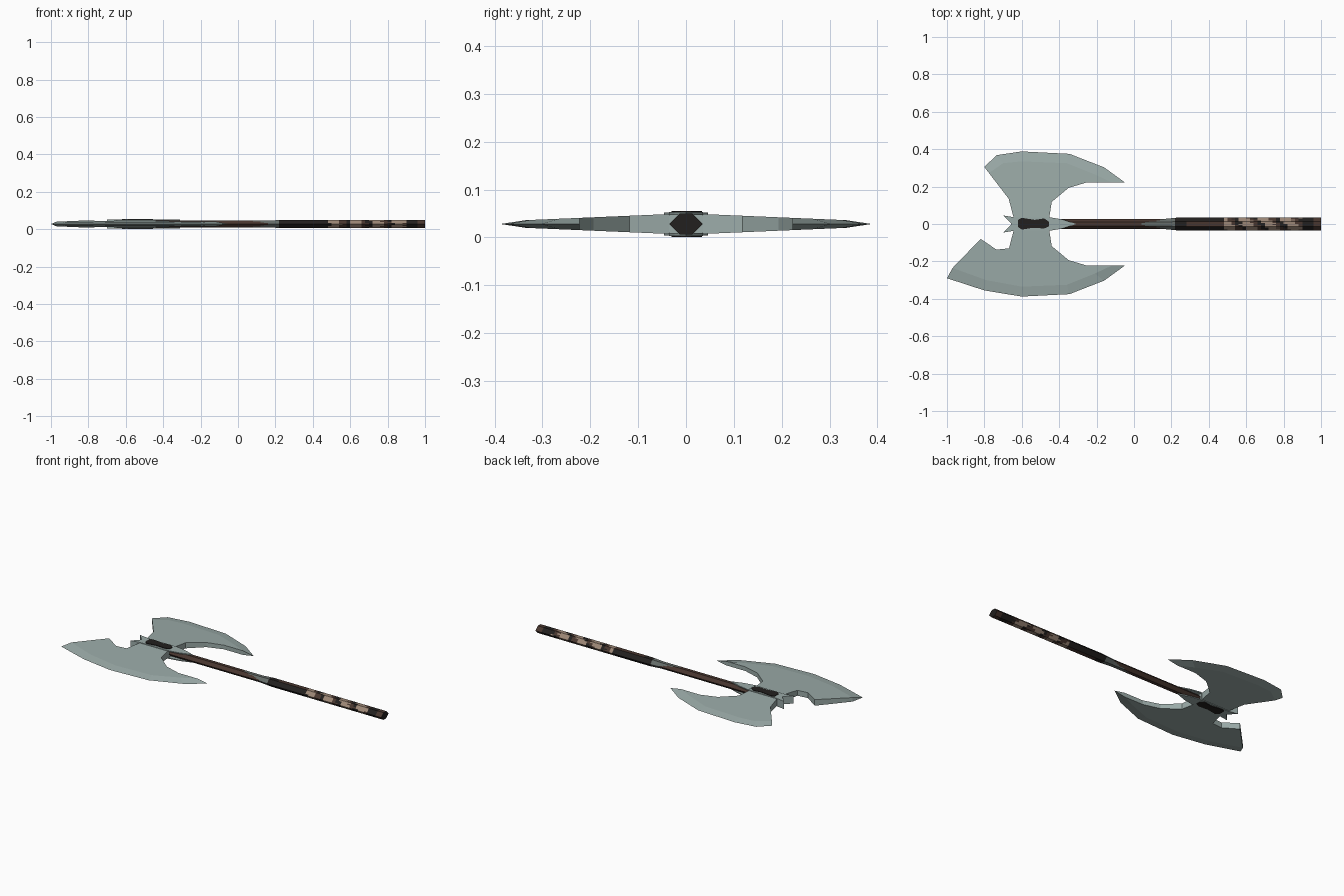
import bpy, math, random

if "Cube" in bpy.data.objects:
    bpy.data.objects.remove(bpy.data.objects["Cube"])

random.seed(4)
ZC = 0.028  # middle plane of the axe


def material(name, rgb):
    m = bpy.data.materials.new(name)
    m.diffuse_color = (*rgb, 1)
    m.use_nodes = True
    m.node_tree.nodes["Principled BSDF"].inputs["Base Color"].default_value = m.diffuse_color
    return m


STEEL = material("grey green steel", (0.33, 0.41, 0.395))
BROWN = material("dark brown wood", (0.065, 0.037, 0.028))
BLACK = material("near black leather", (0.016, 0.014, 0.013))
TAN = material("tan wrap", (0.33, 0.24, 0.18))
GREY = material("worn grey metal", (0.13, 0.15, 0.14))


def make(name, verts, faces, mats):
    me = bpy.data.meshes.new(name)
    me.from_pydata(verts, [], faces)
    for m in mats:
        me.materials.append(m)
    ob = bpy.data.objects.new(name, me)
    bpy.context.collection.objects.link(ob)
    # consistent outward normals
    import bmesh
    bm = bmesh.new()
    bm.from_mesh(me)
    bmesh.ops.recalc_face_normals(bm, faces=bm.faces)
    bm.to_mesh(me)
    bm.free()
    return ob


def prism(name, outline, z0, z1, mat):
    n = len(outline)
    verts = [(x, y, z0) for x, y in outline] + [(x, y, z1) for x, y in outline]
    faces = [list(range(n)), list(range(n, 2 * n))]
    faces += [(i, (i + 1) % n, n + (i + 1) % n, n + i) for i in range(n)]
    return make(name, verts, faces, [mat])


def blade(name, edge, ridge, back, side):
    """Sharp edge line, ridge line where the bevel starts, and back outline."""
    def half(y):
        return 0.021 - 0.013 * (y - 0.03) / 0.305
    body = ridge + back
    n, e = len(body), len(edge)
    verts = [(x, side * y, ZC + half(y)) for x, y in body]
    verts += [(x, side * y, ZC - half(y)) for x, y in body]
    verts += [(x, side * y, ZC) for x, y in edge]
    faces = [list(range(n)), list(range(n, 2 * n))]
    for i in range(e - 1):                       # bevels
        a, b = 2 * n + i, 2 * n + i + 1
        faces += [(i, i + 1, b, a), (n + i, n + i + 1, b, a)]
    for i in range(e - 1, n):                    # thick back rim
        j = (i + 1) % n
        faces.append((i, j, n + j, n + i))
    faces += [(0, n, 2 * n), (e - 1, n + e - 1, 2 * n + e - 1)]
    return make(name, verts, faces, [STEEL])


# Blades: the front one carries a long rear horn
tail_edge = [(-0.60, 0.388), (-0.345, 0.375), (-0.16, 0.303), (-0.05, 0.223)]
tail_ridge = [(-0.60, 0.335), (-0.36, 0.325), (-0.21, 0.265), (-0.12, 0.223)]
inner = [(-0.25, 0.223), (-0.35, 0.193), (-0.44, 0.118), (-0.455, 0.02), (-0.64, 0.02)]
blade("back_blade",
      [(-0.80, 0.305), (-0.735, 0.368)] + tail_edge,
      [(-0.775, 0.272), (-0.70, 0.325)] + tail_ridge,
      inner + [(-0.67, 0.135)], 1)
blade("front_blade",
      [(-1.0, 0.29), (-0.80, 0.355)] + tail_edge,
      [(-0.97, 0.235), (-0.79, 0.30)] + tail_ridge,
      inner + [(-0.668, 0.13), (-0.735, 0.137), (-0.82, 0.08)], -1)

# Socket with two rear spikes
prism("socket", [(-0.45, 0.036), (-0.64, 0.036), (-0.70, 0.046), (-0.655, 0.0),
                 (-0.70, -0.046), (-0.64, -0.036), (-0.45, -0.036)],
      0.004, 0.052, STEEL)

# Tapered straps and dark inlays on both faces of the head
for label, s in (("upper", 1), ("lower", -1)):
    z = ZC + s * 0.019
    prism(label + "_strap", [(-0.45, 0.036), (-0.38, 0.024), (-0.31, 0.0),
                             (-0.38, -0.024), (-0.45, -0.036)], z, ZC + s * 0.025, STEEL)
    prism(label + "_inlay", [(-0.62, 0.022), (-0.60, 0.033), (-0.53, 0.022), (-0.48, 0.03),
                             (-0.455, 0.012), (-0.455, -0.012), (-0.48, -0.024),
                             (-0.54, -0.02), (-0.60, -0.03), (-0.62, -0.016)],
          ZC + s * 0.022, ZC + s * 0.0275, BLACK)

# Six-sided shaft, cut finely so the wrap pattern follows face rules
corner = [(1, 0), (0.38, 1), (-0.38, 1), (-1, 0), (-0.38, -1), (0.38, -1)]
SUB = 4
ring = []
for k in range(6):
    (a, b), (c, d) = corner[k], corner[(k + 1) % 6]
    ring += [(a + (c - a) * t / SUB, b + (d - b) * t / SUB) for t in range(SUB)]
N = len(ring)
xs = [-0.60, -0.32, 0.04] + [0.06 + 0.02 * i for i in range(48)]
verts, faces = [], []
for x in xs:
    t = min(max((x - 0.16) / 0.08, 0), 1)
    wy, wz = 0.027 + 0.008 * t, 0.018 + 0.004 * t
    verts += [(x, y * wy, ZC + z * wz) for y, z in ring]
for i in range(len(xs) - 1):
    for k in range(N):
        j = (k + 1) % N
        faces.append((i * N + k, i * N + j, (i + 1) * N + j, (i + 1) * N + k))
faces += [list(range(N)), list(range((len(xs) - 1) * N, len(xs) * N))]
shaft = make("shaft", verts, faces, [BROWN, BLACK, TAN, GREY])
for p in shaft.data.polygons:
    x, y, z = p.center
    if x > 0.999:
        p.material_index = 1
    elif 0.05 < x < 0.22:                         # worn metal collar
        p.material_index = 3 if abs(y) < 0.006 + 0.17 * (x - 0.05) else 0
    elif 0.22 <= x < 0.27 or 0.90 < x < 0.95:     # dark bands
        p.material_index = 1
    elif 0.27 <= x < 0.47:                        # dark sides
        p.material_index = 1 if abs(y) > 0.014 else 0
    elif 0.47 <= x <= 0.90:                       # diagonal tan wrap
        f = ((x - 0.46 + 0.9 * y) / 0.115 + random.uniform(-0.1, 0.1)) % 1
        p.material_index = 2 if f < 0.55 else (1 if f > 0.8 else 0)
